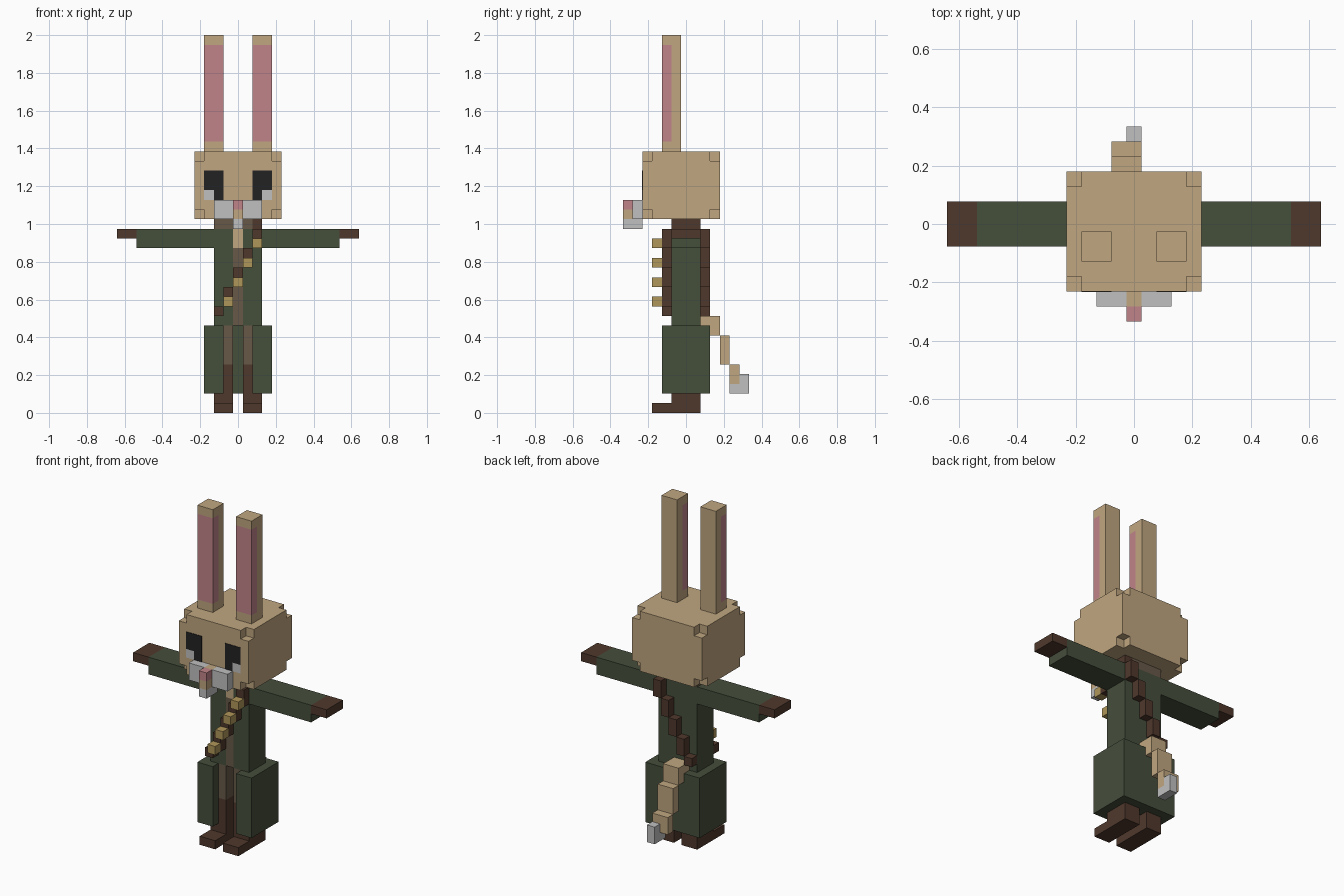
import bpy, bmesh
from mathutils import Vector

cube = bpy.data.objects.get("Cube")
if cube:
    bpy.data.objects.remove(cube, do_unlink=True)

U = 2 / 39  # size of one voxel


def material(name, hex_code):
    rgb = [int(hex_code[i:i + 2], 16) / 255 for i in (0, 2, 4)]
    lin = [c / 12.92 if c <= 0.04 else ((c + 0.055) / 1.055) ** 2.4 for c in rgb]
    m = bpy.data.materials.new(name)
    m.use_nodes = True
    m.diffuse_color = (*lin, 1)
    m.node_tree.nodes["Principled BSDF"].inputs["Base Color"].default_value = (*lin, 1)
    return m


tan = material("tan_fur", "C0A680")
white = material("white_fur", "C0C0C0")
pink = material("pink_skin", "C08489")
black = material("eye_black", "222222")
green = material("coat_green", "454E3B")
brown = material("leather_brown", "4F382C")
shirt = material("shirt_brown", "675848")
gold = material("brass", "B0975A")


def blocks(name, mat, *boxes):
    """One object from boxes given as x, y and z ranges in voxels."""
    bm = bmesh.new()
    for ranges in boxes:
        lo, hi = (Vector(r[i] for r in ranges) * U for i in (0, 1))
        verts = bmesh.ops.create_cube(bm, size=1)["verts"]
        for v in verts:
            v.co = (lo + hi) / 2 + v.co * (hi - lo)
    mesh = bpy.data.meshes.new(name)
    bm.to_mesh(mesh)
    bm.free()
    mesh.materials.append(mat)
    obj = bpy.data.objects.new(name, mesh)
    bpy.context.collection.objects.link(obj)
    return obj


def pair(name, mat, *boxes):
    """Left part and its mirrored right part."""
    blocks("left_" + name, mat, *boxes)
    blocks("right_" + name, mat, *[((-x[1], -x[0]), y, z) for x, y, z in boxes])


MID = (-0.5, 0.5)
BODY = (-1.5, 1.5)

# Head with its eight corners notched
head = [((-4.5, 4.5), (-4.5, 3.5), (21, 26))]
for z in ((20, 21), (26, 27)):
    head.append(((-3.5, 3.5), (-4.5, 3.5), z))
    for x in ((-4.5, -3.5), (3.5, 4.5)):
        head.append((x, (-3.5, 2.5), z))
blocks("head", tan, *head)

# Ears with pink inner faces
ear = (1.5, 3.5)
pair("ear", tan, (ear, (-1.5, -0.5), (27, 39)),
     (ear, (-2.5, -1.5), (27, 28)), (ear, (-2.5, -1.5), (38, 39)))
pair("inner_ear", pink, (ear, (-2.5, -1.5), (28, 38)))

# Eyes
plate = (-4.56, -4.5)
pair("eye", black, (ear, plate, (23, 25)), ((1.5, 2.5), plate, (22, 23)))
pair("eye_white", white, ((2.5, 3.5), plate, (22, 23)))

# Muzzle, nose and teeth
pair("cheek", white, ((0.5, 2.5), (-5.5, -4.5), (20, 22)))
blocks("muzzle", tan, (MID, (-5.5, -4.5), (20, 22)), (MID, (-6.5, -5.5), (20, 21)))
blocks("nose", pink, (MID, (-6.5, -5.5), (21, 22)))
blocks("teeth", white, (MID, (-6.5, -4.5), (19, 20)))

# Torso: collar, shirt front, chest fur and coat
blocks("collar", shirt, ((-2.5, 1.5), BODY, (19, 20)))
blocks("shirt_front", shirt, (MID, (-1.5, -0.5), (9, 17)))
blocks("chest_fur", tan, (MID, (-1.5, -0.5), (17, 19)))
blocks("coat_back", green, (MID, (-0.5, 1.5), (9, 19)))
pair("coat_side", green, ((0.5, 2.5), BODY, (9, 19)))

# Arms and hands
pair("sleeve", green, ((2.5, 10.5), BODY, (17, 19)))
pair("hand", brown, ((10.5, 12.5), BODY, (18, 19)))

# Coat skirt, open at the front
pair("skirt_side", green, ((2.5, 3.5), (-2.5, 2.5), (2, 9)),
     ((1.5, 2.5), (-2.5, -1.5), (2, 9)))
blocks("skirt_back", green, ((-2.5, 2.5), (1.5, 2.5), (2, 9)),
       (MID, (0.5, 1.5), (2, 9)))

# Legs and boots
leg = (0.5, 2.5)
pair("trouser", shirt, (leg, BODY, (5, 9)))
pair("boot", brown, (leg, BODY, (0, 5)), (leg, (-3.5, -1.5), (0, 1)))

# Diagonal strap on chest and back, with brass pieces
strap = [((1.5, 2.5), BODY, (19, 20))]
brass = []
for i in range(5):
    x = (i - 2.5, i - 1.5)
    low = 9 + 2 * i
    for y in ((-2.5, -1.5), (1.5, 2.5)):
        strap.append((x, y, (max(low, 10), low + 2)))
    if i:
        brass.append((x, (-3.5, -2.5), (low, low + 1)))
blocks("strap", brown, *strap)
blocks("strap_brass", gold, *brass)

# Tail stepping down to a white tip
tail = (-1.5, 0.5)
blocks("tail", tan, (tail, (1.5, 3.5), (9, 10)), (tail, (2.5, 3.5), (8, 9)),
       (tail, (3.5, 4.5), (5, 8)), (tail, (4.5, 5.5), (3, 5)))
blocks("tail_tip", white, (MID, (5.5, 6.5), (2, 4)), (MID, (4.5, 5.5), (2, 3)))
